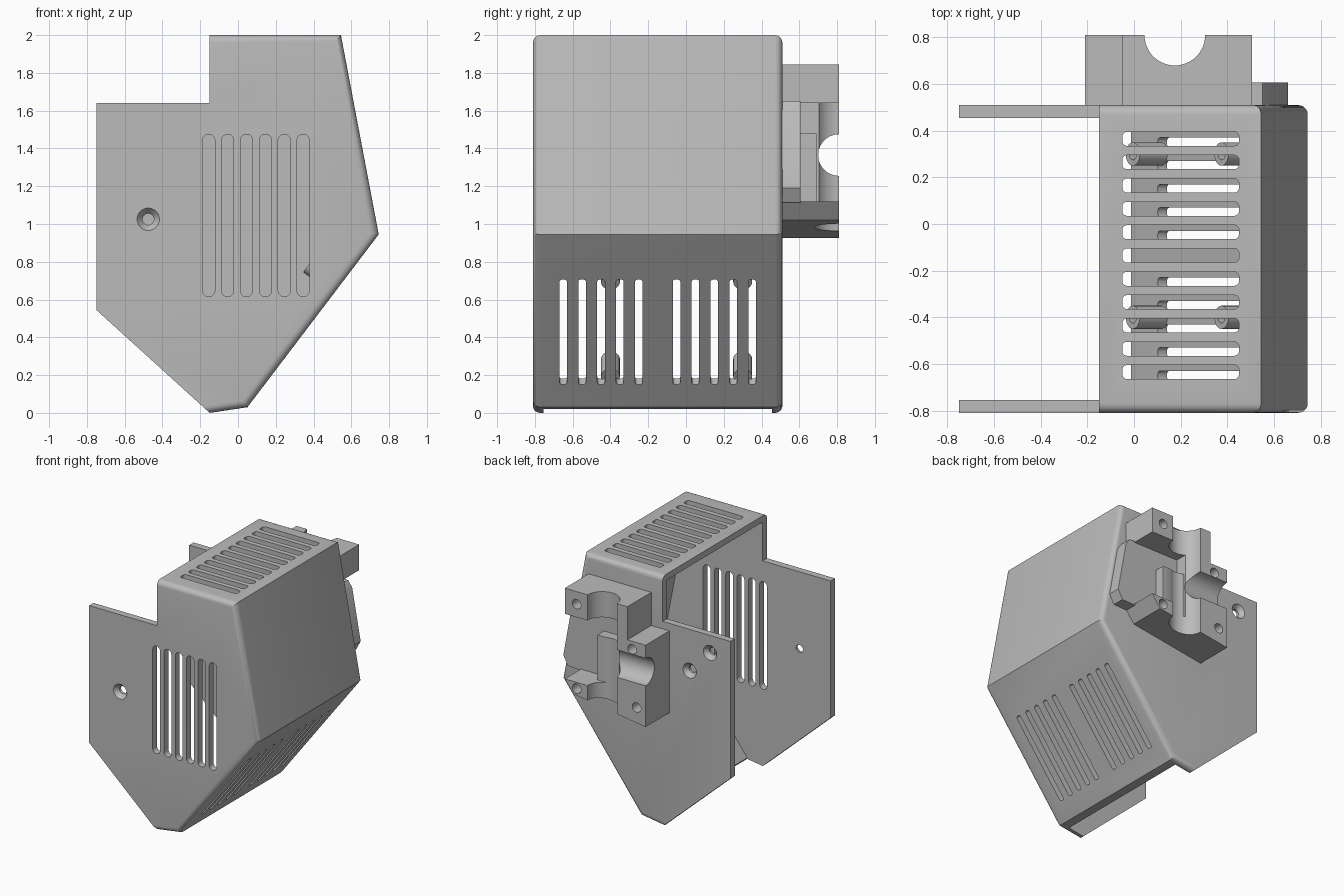
import bpy, bmesh, math
from mathutils import Vector, Matrix

cube = bpy.data.objects.get("Cube")
if cube:
    bpy.data.objects.remove(cube, do_unlink=True)

grey = bpy.data.materials.new("plain_grey")
grey.use_nodes = True
COLOUR = (0.5, 0.5, 0.5, 1)
grey.diffuse_color = COLOUR
grey.node_tree.nodes["Principled BSDF"].inputs["Base Color"].default_value = COLOUR

X, Y, Z = Vector((1, 0, 0)), Vector((0, 1, 0)), Vector((0, 0, 1))


def finish(name, bm):
    bmesh.ops.recalc_face_normals(bm, faces=bm.faces)
    mesh = bpy.data.meshes.new(name)
    bm.to_mesh(mesh)
    bm.free()
    mesh.materials.append(grey)
    ob = bpy.data.objects.new(name, mesh)
    bpy.context.collection.objects.link(ob)
    return ob


def prism(name, pts, near, far, origin=Vector(), u=X, v=Z, w=Y, round_edges=None, radius=0):
    """Extrude a flat outline along w; optionally round the rim edges chosen by a rule."""
    bm = bmesh.new()
    ends = [[bm.verts.new(origin + u * a + v * b + w * d) for a, b in pts] for d in (near, far)]
    bm.faces.new(ends[0])
    bm.faces.new(ends[1])
    n = len(pts)
    for i in range(n):
        j = (i + 1) % n
        bm.faces.new((ends[0][i], ends[0][j], ends[1][j], ends[1][i]))
    if round_edges:
        rim = [bm.edges.get((e[i], e[i + 1])) for e in ends for i in round_edges]
        bmesh.ops.recalc_face_normals(bm, faces=bm.faces)
        bmesh.ops.bevel(bm, geom=rim, offset=radius, segments=5, profile=0.5, affect='EDGES')
    return finish(name, bm)


def box(name, x0, x1, y0, y1, z0, z1):
    return prism(name, [(x0, z0), (x1, z0), (x1, z1), (x0, z1)], y0, y1)


def rod(name, start, end, r1, r2=None, sides=40):
    start, end = Vector(start), Vector(end)
    d = end - start
    bm = bmesh.new()
    m = Matrix.Translation((start + end) / 2) @ d.to_track_quat('Z', 'Y').to_matrix().to_4x4()
    bmesh.ops.create_cone(bm, cap_ends=True, segments=sides, radius1=r1,
                          radius2=r1 if r2 is None else r2, depth=d.length, matrix=m)
    return finish(name, bm)


def rounded(length, width, r):
    """Outline of a slot with rounded corners."""
    pts = []
    for k, (sx, sy) in enumerate([(1, 1), (-1, 1), (-1, -1), (1, -1)]):
        for s in range(6):
            a = math.pi / 2 * (k + s / 5)
            pts.append((sx * (length / 2 - r) + r * math.cos(a),
                        sy * (width / 2 - r) + r * math.sin(a)))
    return pts


def combine(target, tool, operation='DIFFERENCE'):
    mod = target.modifiers.new("combine", 'BOOLEAN')
    mod.operation, mod.solver, mod.object = operation, 'EXACT', tool
    bpy.context.view_layer.objects.active = target
    bpy.ops.object.modifier_apply(modifier=mod.name)
    bpy.data.objects.remove(tool, do_unlink=True)


def smooth(ob):
    bpy.ops.object.select_all(action='DESELECT')
    ob.select_set(True)
    bpy.context.view_layer.objects.active = ob
    bpy.ops.object.shade_smooth_by_angle(angle=math.radians(30))


# Housing: a rounded prism, hollowed and open at the left and bottom
outline = [(-0.75, 1.64), (-0.15, 1.64), (-0.15, 2), (0.545, 2), (0.745, 0.945),
           (0.05, 0.03), (-0.15, 0.0), (-0.75, 0.545)]
housing = prism("housing", outline, -0.81, 0.51, round_edges=range(2, 6), radius=0.04)
cavity = [(-1, 1.95), (0.503, 1.95), (0.692, 0.957), (-0.013, 0.03), (-0.013, -0.5), (-1, -0.5)]
combine(housing, prism("cavity", cavity, -0.755, 0.455))

# Vents in the front plate
for i in range(6):
    o = Vector((-0.155 + 0.1 * i, -0.81, 1.045))
    combine(housing, prism("vent", rounded(0.86, 0.065, 0.032), -0.1, 0.1, o, Z, X, Y))

# Vents in the top
for i in range(11):
    o = Vector((0.2, 0.365 - 0.1 * i, 2))
    combine(housing, prism("vent", rounded(0.5, 0.06, 0.02), -0.1, 0.1, o, X, Y, Z))

# Vents in the sloping lower wall
low = Vector((0.05, 0, 0.03))
slope = Vector((0.695, 0, 0.915)).normalized()
inward = Vector((-slope.z, 0, slope.x))
for i in range(11):
    if i != 5:
        o = low + slope * 0.5 + Y * (-0.65 + 0.1 * i)
        combine(housing, prism("vent", rounded(0.697, 0.04, 0.015), -0.1, 0.1, o, slope, Y, inward))

# Countersunk screw holes in the side plates
for x, y, z, s in [(-0.475, -0.81, 1.025, 1), (-0.57, 0.51, 1.5, -1), (-0.39, 0.51, 1.31, -1)]:
    combine(housing, rod("hole", (x, y - 0.1, z), (x, y + 0.1, z), 0.03))
    combine(housing, rod("sink", (x, y - s * 0.001, z), (x, y + s * 0.035, z), 0.06, 0.03))
smooth(housing)

# Hollow screw posts inside the sloping wall
for s in (0.17, 0.798):
    for y in (0.3, -0.4):
        base = low + slope * s + Y * y
        post = rod("screw_post", base + inward * 0.045, base + inward * 0.198, 0.05, sides=24)
        combine(post, rod("hole", base + inward * 0.07, base + inward * 0.25, 0.025, sides=24))
        smooth(post)

# Clamp bracket on the back
clamp = [(-0.21, 0.925), (0.43, 1.02), (0.505, 1.12), (0.1, 1.12), (0.1, 1.64), (0.505, 1.64),
         (0.505, 1.845), (-0.05, 1.845), (-0.05, 1.58), (-0.21, 1.58)]
bracket = prism("clamp_bracket", clamp, 0.5, 0.81)
flange = [(0.08, 1.1), (0.62, 1.115), (0.66, 1.19), (0.585, 1.6), (0.55, 1.65), (0.08, 1.65)]
combine(bracket, prism("flange", flange, 0.502, 0.607), 'UNION')
combine(bracket, box("column", 0.09, 0.3, 0.504, 0.69, 1.1, 1.48), 'UNION')

# Crossing half-round bores and screw holes in the bracket
combine(bracket, rod("bore", (0.175, 0.81, 0.8), (0.175, 0.81, 2), 0.13, sides=64))
combine(bracket, rod("bore", (-0.4, 0.81, 1.365), (0.175, 0.81, 1.365), 0.11, sides=64))
for x, z in [(0.4, 1.745), (0.4, 1.07), (-0.13, 1.06), (-0.09, 1.515)]:
    combine(bracket, rod("hole", (x, 0.62, z), (x, 0.9, z), 0.038))
smooth(bracket)
